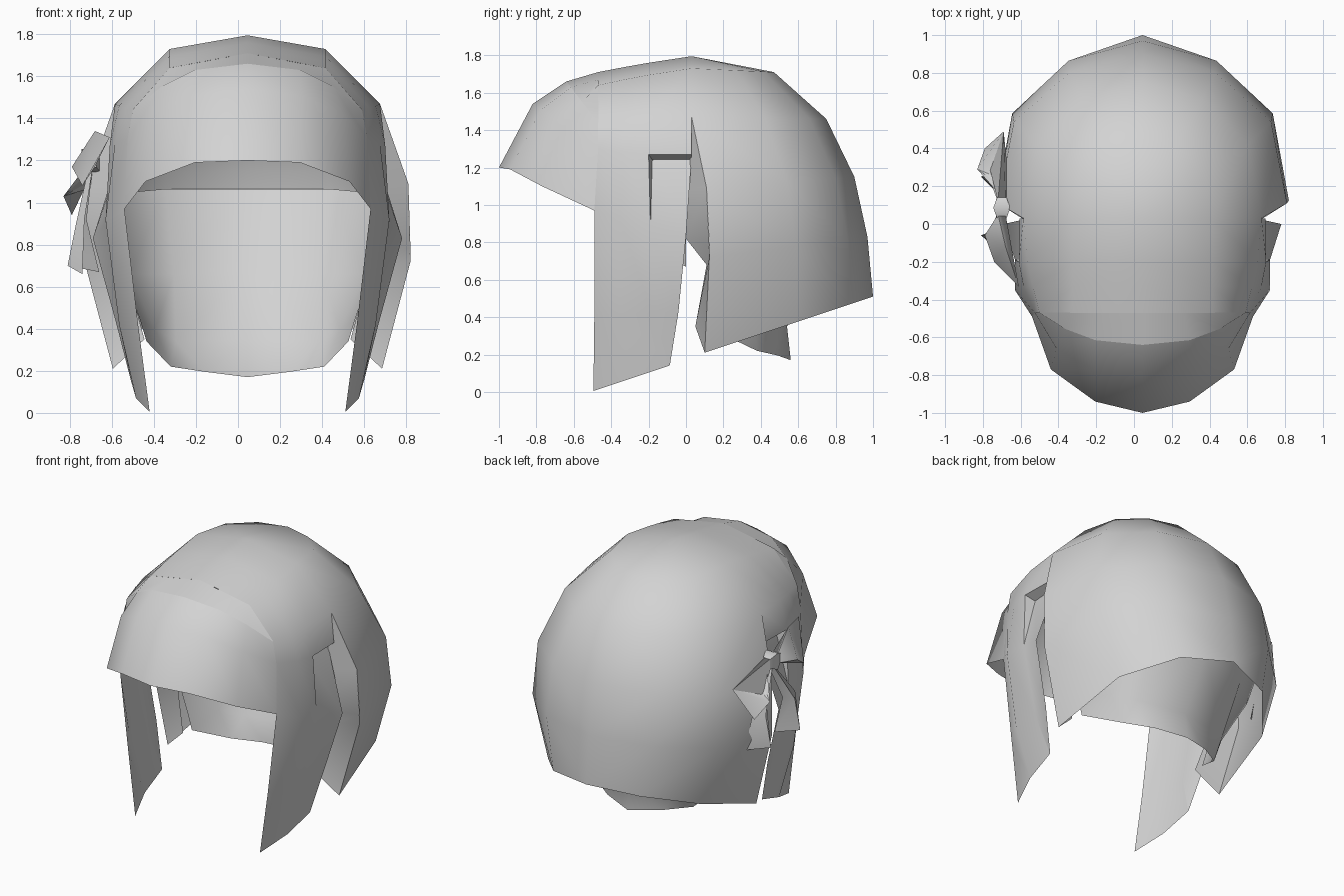
import bpy, bmesh, math

if "Cube" in bpy.data.objects:
    bpy.data.objects.remove(bpy.data.objects["Cube"], do_unlink=True)

CX = 0.045  # the hair is symmetric about this x
GREY = (0.65, 0.65, 0.65, 1)

mat = bpy.data.materials.new("light grey")
mat.use_nodes = True
mat.diffuse_color = GREY
mat.node_tree.nodes["Principled BSDF"].inputs["Base Color"].default_value = GREY


def build(name, sheets, mirror=True, angle=60):
    """Make one object from grids of points; mirrored parts use x measured from the centre line."""
    bm = bmesh.new()
    for rows in sheets:
        grid = [[bm.verts.new(p) for p in row] for row in rows]
        for a, b in zip(grid, grid[1:]):
            for i in range(len(a) - 1):
                bm.faces.new((a[i], a[i + 1], b[i + 1], b[i]))
    bmesh.ops.remove_doubles(bm, verts=bm.verts, dist=0.002)
    bmesh.ops.recalc_face_normals(bm, faces=bm.faces)
    me = bpy.data.meshes.new(name)
    bm.to_mesh(me)
    bm.free()
    me.materials.append(mat)
    ob = bpy.data.objects.new(name, me)
    bpy.context.collection.objects.link(ob)
    if mirror:
        ob.location.x = CX
        mod = ob.modifiers.new("mirror", 'MIRROR')
        mod.merge_threshold = 0.002
    bpy.ops.object.select_all(action='DESELECT')
    ob.select_set(True)
    bpy.context.view_layer.objects.active = ob
    bpy.ops.object.shade_smooth_by_angle(angle=math.radians(angle))


# Back dome: rings between a side profile and a back profile
# (side x, side y, side z, back y, back z)
rings = [(0, 0.03, 1.795, 0.03, 1.795), (0.37, 0.03, 1.73, 0.47, 1.71),
         (0.63, 0.03, 1.47, 0.75, 1.46), (0.765, 0.11, 1.09, 0.90, 1.15),
         (0.775, 0.125, 0.72, 0.97, 0.83), (0.64, 0.10, 0.21, 1.0, 0.51)]
dome = [[(sx * c, sy + (by - sy) * s, sz + (bz - sz) * s)
         for c, s in ((1, 0), (0.89, 0.545), (0.505, 0.875), (0, 1))]
        for sx, sy, sz, by, bz in rings]

# Crown: arches from the dome forward to the hairline
arches = [(0.03, [(0, 1.795), (0.37, 1.73), (0.63, 1.47), (0.65, 1.27)]),
          (-0.20, [(0, 1.76), (0.37, 1.695), (0.61, 1.46), (0.655, 1.27)]),
          (-0.33, [(0, 1.737), (0.37, 1.67), (0.58, 1.45), (0.63, 1.28)]),
          (-0.47, [(0, 1.71), (0.37, 1.64), (0.545, 1.44), (0.57, 1.30)])]
crown = [[(x, y, z) for x, z in pts] for y, pts in arches]

# Side lock hanging from the crown, with a groove along its rear edge
lock_front = [(0.57, -0.47, 1.30), (0.585, -0.49, 0.97), (0.52, -0.49, 0.42), (0.465, -0.495, 0.005)]
lock_ridge = [(0.63, -0.33, 1.28), (0.675, -0.35, 0.92), (0.61, -0.34, 0.42), (0.53, -0.30, 0.07)]
groove = [(0.655, -0.20, 1.27), (0.675, -0.19, 0.90), (0.585, -0.18, 0.42), (0.55, -0.09, 0.14)]

# Strand rising from the groove, recessed under the crown at its top
strand_rear = [(0.60, 0.03, 1.26), (0.735, 0.0, 0.83), (0.625, -0.04, 0.43), (0.552, -0.086, 0.145)]
strand = [[(0.59, -0.18, 1.25)] + groove[1:], strand_rear]
build("hair_cap_and_locks", [dome, crown, [lock_front, lock_ridge, groove], strand])
build("recess_walls", [[
    [(0.65, 0.03, 1.27), (0.60, 0.03, 1.24)],
    [(0.655, -0.20, 1.27), (0.59, -0.18, 1.24)],
    [(0.675, -0.19, 0.90), (0.671, -0.188, 0.905)]]])

# Flat strip between the crown and the fringe
fringe_top = [(0, -0.64, 1.66), (0.25, -0.615, 1.63), (0.41, -0.555, 1.55), (0.545, -0.47, 1.44)]
build("hairline_strip", [[
    [(0, -0.47, 1.71), (0.22, -0.47, 1.668), (0.37, -0.47, 1.64), (0.544, -0.468, 1.443)],
    fringe_top]])

# Fringe, meeting the front edge of the locks
build("fringe", [[
    fringe_top,
    [(0, -0.82, 1.54), (0.255, -0.775, 1.51), (0.455, -0.66, 1.42), lock_front[0]],
    [(0, -1.0, 1.2), (0.25, -0.94, 1.19), (0.485, -0.77, 1.10), lock_front[1]]]])

# Nape panel: slopes from inside the dome down and forward, ending in a hanging hem
build("nape_panel", [[
    [(0, 0.91, 1.065), (0.39, 0.79, 1.065), (0.66, 0.52, 1.04), (0.68, 0.14, 1.0)],
    [(0, 0.74, 0.68), (0.35, 0.65, 0.66), (0.56, 0.46, 0.66), (0.60, 0.13, 0.70)],
    [(0, 0.54, 0.35), (0.34, 0.49, 0.34), (0.44, 0.36, 0.40), (0.51, 0.13, 0.44)],
    [(0, 0.56, 0.17), (0.2, 0.49, 0.195), (0.365, 0.38, 0.22), (0.48, 0.13, 0.34)]]])

# Flap turning inward from the front edge of the dome
build("dome_edge_flap", [[
    [dome[2][0], (0.625, 0.03, 1.44)],
    [dome[3][0], (0.60, 0.015, 1.09)],
    [(0.775, 0.125, 0.78), (0.59, 0.0, 0.82)],
    [dome[4][0], (0.58, 0.11, 0.68)],
    [dome[5][0], (0.49, 0.05, 0.35)]]])


# Bow on the right side: knot, two flared loops with closed ends, and two tails
def knot_ring(y, half_z, half_x):
    x, z = -0.70, 1.20
    ring = [(x - half_x, y, z + half_z), (x - half_x, y, z - half_z),
            (x + half_x, y, z - half_z), (x + half_x, y, z + half_z)]
    return ring + ring[:1]


build("bow_knot", [[knot_ring(0.03, 0.03, 0.025), knot_ring(0.085, 0.055, 0.045),
                    knot_ring(0.14, 0.03, 0.025)]], mirror=False, angle=80)
loops = {
    "bow_front_loop": (0.05, [(-0.68, -0.12, 1.34), (-0.79, -0.06, 1.17),
                              (-0.74, -0.20, 1.08), (-0.61, -0.33, 1.31)]),
    "bow_back_loop": (0.12, [(-0.69, 0.49, 1.15), (-0.79, 0.40, 0.94),
                             (-0.83, 0.29, 1.03), (-0.66, 0.20, 1.08)])}
for name, (y, flare) in loops.items():
    end = [[flare[0], flare[3]], [flare[1], flare[2]]]
    build(name, [[knot_ring(y, 0.03, 0.02), flare + flare[:1]], end], mirror=False)
for name, y0, y1 in (("bow_back_tail", 0.18, 0.32), ("bow_front_tail", -0.12, 0.0)):
    ym = (y0 + y1) / 2
    build(name, [[
        [(-0.69, 0.07, 1.17), (-0.71, 0.09, 1.17), (-0.69, 0.11, 1.17)],
        [(-0.73, y0, 0.92), (-0.77, ym, 0.90), (-0.72, y1, 0.92)],
        [(-0.74, y0, 0.66), (-0.81, ym, 0.70), (-0.66, y1, 0.67)]]], mirror=False)
